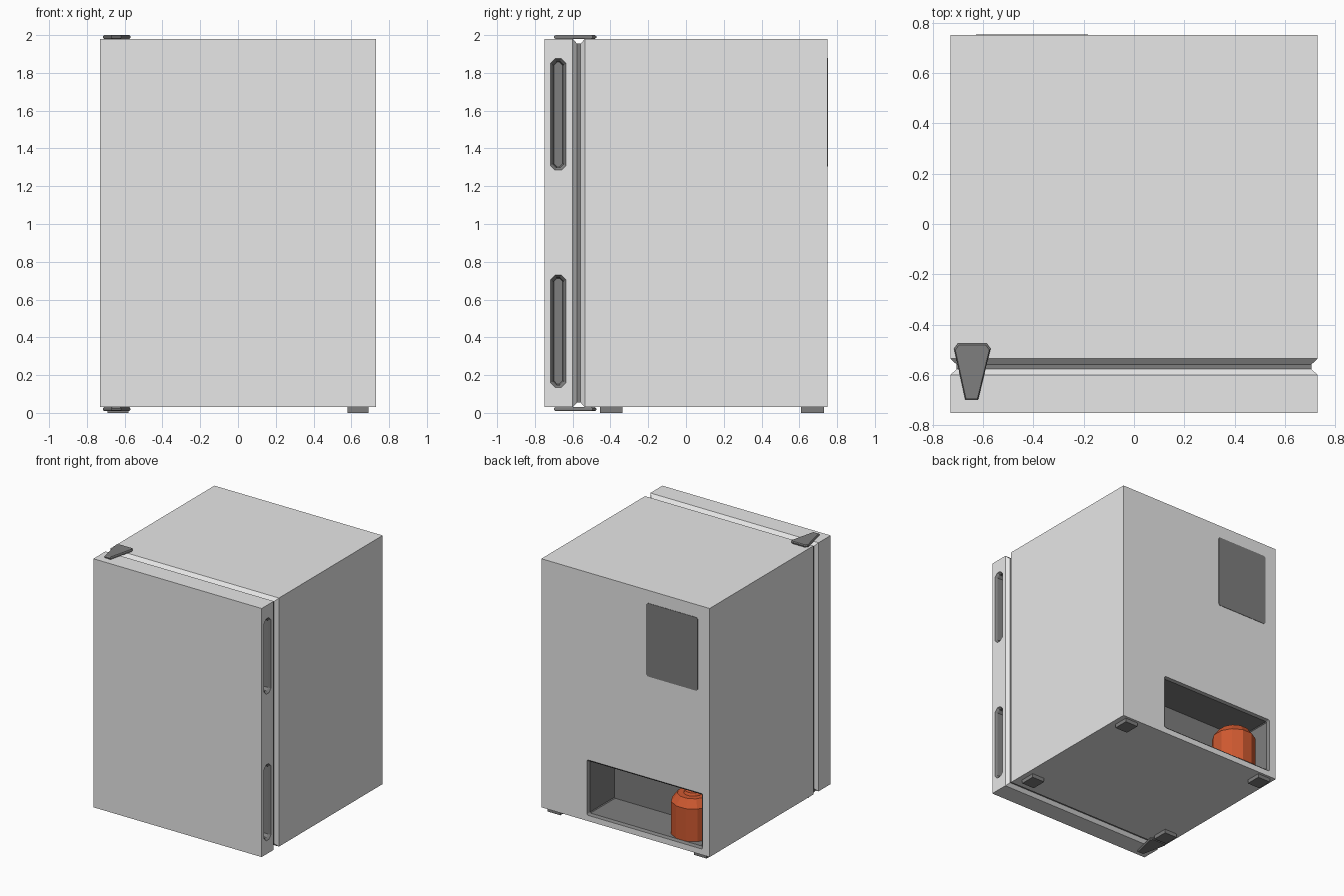
import bpy, bmesh, math
from mathutils import Vector

if "Cube" in bpy.data.objects:
    bpy.data.objects.remove(bpy.data.objects["Cube"])


def material(name, rgb):
    m = bpy.data.materials.new(name)
    m.diffuse_color = (*rgb, 1)
    m.use_nodes = True
    m.node_tree.nodes["Principled BSDF"].inputs["Base Color"].default_value = m.diffuse_color
    return m


WHITE = material("light_enamel", (0.8, 0.8, 0.8))
DARK = material("dark_grey", (0.21, 0.21, 0.21))
RED = material("red_orange", (0.62, 0.1, 0.03))


def loft(name, rings, mats, index=0):
    """Closed solid skinned through equal-length rings of points."""
    bm = bmesh.new()
    vs = [[bm.verts.new(p) for p in r] for r in rings]
    n = len(vs[0])
    for a, b in zip(vs, vs[1:]):
        for i in range(n):
            bm.faces.new((a[i], a[(i + 1) % n], b[(i + 1) % n], b[i]))
    bm.faces.new(vs[0])
    bm.faces.new(vs[-1])
    bmesh.ops.recalc_face_normals(bm, faces=bm.faces[:])
    for f in bm.faces:
        f.material_index = index
    me = bpy.data.meshes.new(name)
    bm.to_mesh(me)
    bm.free()
    for m in mats:
        me.materials.append(m)
    ob = bpy.data.objects.new(name, me)
    bpy.context.collection.objects.link(ob)
    return ob


def outline(a0, a1, b0, b1, inset=0.0, c=0.0):
    """2D rectangle with optional inset and cut corners."""
    a0, a1, b0, b1 = a0 + inset, a1 - inset, b0 + inset, b1 - inset
    if not c:
        return [(a0, b0), (a1, b0), (a1, b1), (a0, b1)]
    return [(a0 + c, b0), (a1 - c, b0), (a1, b0 + c), (a1, b1 - c),
            (a1 - c, b1), (a0 + c, b1), (a0, b1 - c), (a0, b0 + c)]


def along_y(y, pts):
    return [(a, y, b) for a, b in pts]


def along_x(x, pts):
    return [(x, a, b) for a, b in pts]


def along_z(z, pts):
    return [(a, b, z) for a, b in pts]


def cut(target, cutter):
    mod = target.modifiers.new("cut", 'BOOLEAN')
    mod.operation = 'DIFFERENCE'
    mod.solver = 'EXACT'
    mod.object = cutter
    cutter.hide_render = True
    bpy.context.view_layer.objects.active = target
    bpy.ops.object.modifier_apply(modifier=mod.name)
    bpy.data.objects.remove(cutter, do_unlink=True)


SHELL = (-0.73, 0.73, 0.03, 1.98)
SKIN = [WHITE, DARK]

# Cabinet and door, each with a chamfer toward the gasket
cabinet = loft("cabinet", [along_y(0.75, outline(*SHELL)),
                           along_y(-0.535, outline(*SHELL)),
                           along_y(-0.558, outline(*SHELL, 0.025))], SKIN)
door = loft("door", [along_y(-0.75, outline(*SHELL)),
                     along_y(-0.6, outline(*SHELL)),
                     along_y(-0.577, outline(*SHELL, 0.025))], SKIN)
loft("door_gasket", [along_y(y, outline(*SHELL, 0.025)) for y in (-0.577, -0.558)], [DARK])

# Compressor bay in the back, with a chamfered mouth
bay = (-0.67, 0.335, 0.075, 0.51)
cut(cabinet, loft("bay_cutter", [along_y(0.85, outline(*bay, 0, 0.008)),
                                 along_y(0.75, outline(*bay, 0, 0.008)),
                                 along_y(0.735, outline(*bay, 0.015, 0.006)),
                                 along_y(0.43, outline(*bay, 0.015, 0.006))], SKIN, 1))

# Two grip recesses in the free edge of the door
for z0, z1 in ((0.135, 0.73), (1.285, 1.875)):
    grip = (-0.718, -0.635, z0, z1)
    cut(door, loft("grip_cutter", [along_x(0.8, outline(*grip, 0, 0.025)),
                                   along_x(0.73, outline(*grip, 0, 0.025)),
                                   along_x(0.715, outline(*grip, 0.012, 0.02)),
                                   along_x(0.675, outline(*grip, 0.018, 0.017))], SKIN, 1))

# Label plate on the back
plate = (-0.628, -0.182, 1.305, 1.88)
loft("back_plate", [along_y(y, outline(*plate, 0, 0.012)) for y in (0.745, 0.753)], [DARK])

# Compressor: twelve-sided canister with a stepped top
profile = [(0.16, 0.09), (0.16, 0.345), (0.115, 0.405), (0.07, 0.405), (0.06, 0.425)]
loft("compressor", [[(-0.47 + r * math.cos(math.tau * (i + 0.5) / 12),
                      0.58 + r * math.sin(math.tau * (i + 0.5) / 12), z) for i in range(12)]
                    for r, z in profile], [RED])

# Hinge plates at top and bottom
hinge = [(-0.70, -0.475), (-0.585, -0.475), (-0.57, -0.495),
         (-0.62, -0.70), (-0.67, -0.70), (-0.715, -0.495)]
centre = Vector((-0.643, -0.57))
small = [tuple(centre + (Vector(p) - centre) * 0.93) for p in hinge]
for name, base, s in (("top_hinge", 1.98, 1), ("bottom_hinge", 0.03, -1)):
    loft(name, [along_z(base, small), along_z(base + s * 0.006, hinge),
                along_z(base + s * 0.014, hinge), along_z(base + s * 0.02, small)], [DARK])

# Four feet
for xn, x in (("left", -0.69), ("right", 0.58)):
    for yn, y in (("front", -0.455), ("back", 0.61)):
        loft(f"{yn}_{xn}_foot", [along_z(z, outline(x, x + 0.11, y, y + 0.12))
                                 for z in (0.0, 0.03)], [DARK])
